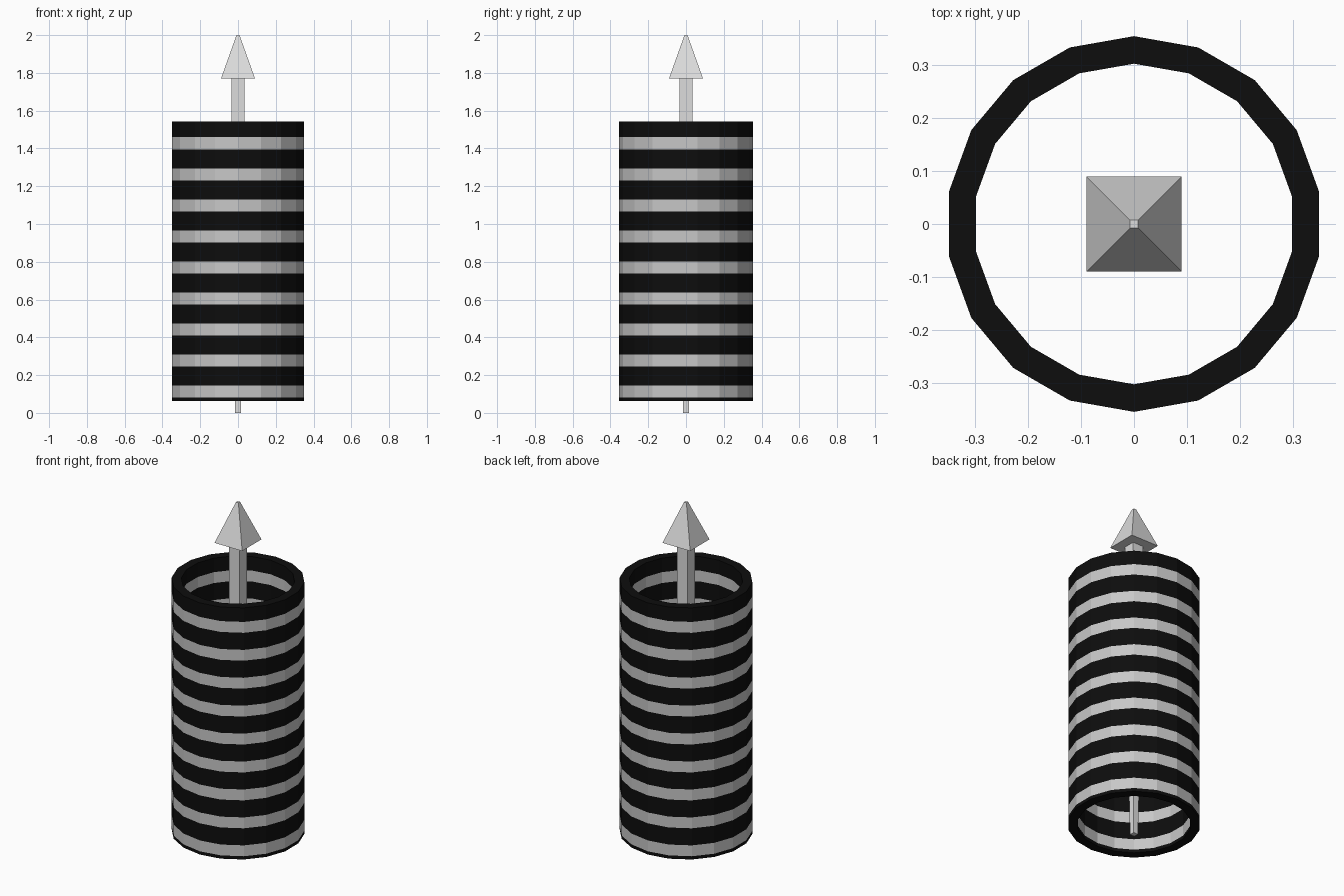
import bpy, bmesh, math

if "Cube" in bpy.data.objects:
    bpy.data.objects.remove(bpy.data.objects["Cube"])


def material(name, value):
    m = bpy.data.materials.new(name)
    m.diffuse_color = (value, value, value, 1)
    m.use_nodes = True
    m.node_tree.nodes["Principled BSDF"].inputs["Base Color"].default_value = m.diffuse_color
    return m


BLACK = material("black", 0.004)
GREY = material("stripe grey", 0.57)
LIGHT = material("light grey", 0.72)


def finish(name, bm, mats):
    bmesh.ops.recalc_face_normals(bm, faces=bm.faces)
    me = bpy.data.meshes.new(name)
    bm.to_mesh(me)
    bm.free()
    for m in mats:
        me.materials.append(m)
    ob = bpy.data.objects.new(name, me)
    bpy.context.collection.objects.link(ob)
    return ob


def ring(bm, sides, radius, z, turn):
    return [bm.verts.new((radius * math.cos(turn + 2 * math.pi * i / sides),
                          radius * math.sin(turn + 2 * math.pi * i / sides), z))
            for i in range(sides)]


def bridge(bm, a, b, mat=0):
    n = len(a)
    for i in range(n):
        j = (i + 1) % n
        bm.faces.new((a[i], a[j], b[j], b[i])).material_index = mat


# striped open tube: 18 sides, alternating black and grey bands
levels = [0.062]
for k in range(9):
    levels += [0.081 + 0.1643 * k, 0.145 + 0.1643 * k]
levels.append(1.542)
bm = bmesh.new()
outer = [ring(bm, 18, 0.355, z, math.pi / 2) for z in levels]
inner = [ring(bm, 18, 0.303, z, math.pi / 2) for z in levels]
for wall in (outer, inner):
    for i in range(len(levels) - 1):
        bridge(bm, wall[i], wall[i + 1], i % 2)
bridge(bm, outer[0], inner[0])      # bottom rim
bridge(bm, outer[-1], inner[-1])    # top rim
finish("striped_tube", bm, [BLACK, GREY])


# square-section parts: list of (half width, height)
def square_part(name, profile):
    bm = bmesh.new()
    rings = [ring(bm, 4, h * math.sqrt(2), z, math.pi / 4) for h, z in profile]
    for a, b in zip(rings, rings[1:]):
        bridge(bm, a, b)
    bm.faces.new(rings[0])
    bm.faces.new(rings[-1])
    return finish(name, bm, [LIGHT])


square_part("arrow_shaft", [(0.015, 0), (0.035, 1.4), (0.035, 1.78)])
square_part("arrow_head", [(0.09, 1.77), (0.008, 2.0)])
